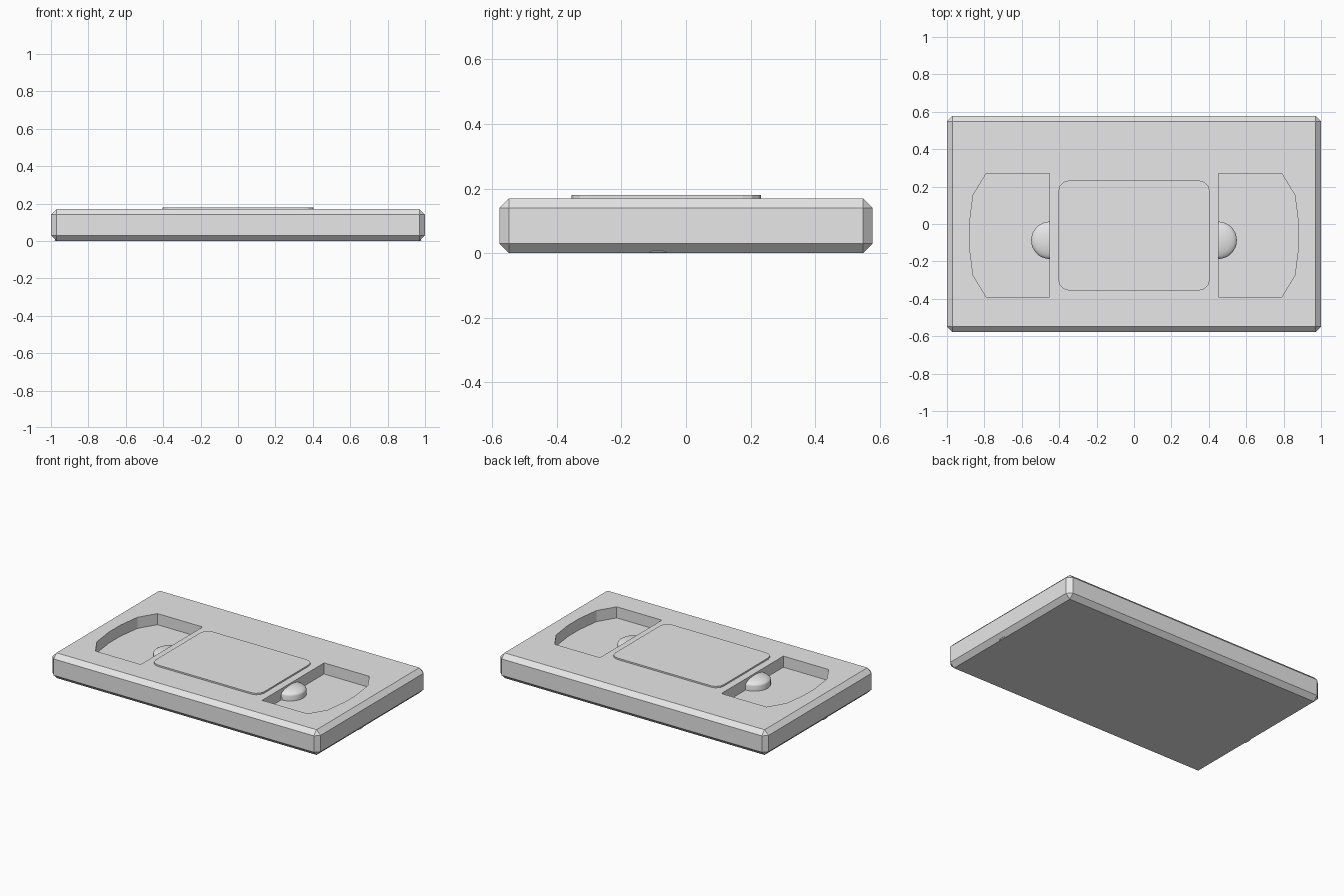
import bpy, bmesh
from mathutils import Matrix

if "Cube" in bpy.data.objects:
    bpy.data.objects.remove(bpy.data.objects["Cube"], do_unlink=True)

grey = bpy.data.materials.new("plain_grey")
grey.use_nodes = True
colour = (0.8, 0.8, 0.8, 1)
grey.diffuse_color = colour
grey.node_tree.nodes["Principled BSDF"].inputs["Base Color"].default_value = colour

HUB_Y = -0.087


def finish(name, bm):
    bmesh.ops.recalc_face_normals(bm, faces=bm.faces)
    mesh = bpy.data.meshes.new(name)
    bm.to_mesh(mesh)
    bm.free()
    mesh.materials.append(grey)
    obj = bpy.data.objects.new(name, mesh)
    bpy.context.collection.objects.link(obj)
    return obj


def box(bm, x, y, z):
    """Box between the (low, high) pairs on each axis."""
    lows, highs = zip(x, y, z)
    size = [h - l for l, h in zip(lows, highs)]
    mid = [(h + l) / 2 for l, h in zip(lows, highs)]
    bmesh.ops.create_cube(bm, size=1, matrix=Matrix.Translation(mid) @ Matrix.Diagonal((*size, 1)))


def prism(name, outline, low, high):
    bm = bmesh.new()
    face = bm.faces.new([bm.verts.new((x, y, low)) for x, y in outline])
    new = bmesh.ops.extrude_face_region(bm, geom=[face])["geom"]
    verts = [v for v in new if isinstance(v, bmesh.types.BMVert)]
    bmesh.ops.translate(bm, verts=verts, vec=(0, 0, high - low))
    return finish(name, bm)


def cut(obj, cutter):
    mod = obj.modifiers.new("pocket", "BOOLEAN")
    mod.operation = "DIFFERENCE"
    mod.solver = "EXACT"
    mod.object = cutter
    cutter.hide_render = True
    cutter.hide_viewport = True


# Chamfered cassette shell
bm = bmesh.new()
box(bm, (-1, 1), (-0.578, 0.578), (0, 0.17))
bmesh.ops.bevel(bm, geom=bm.edges[:], offset=0.03, segments=1, affect="EDGES")
shell = finish("shell", bm)

# Raised label plate with rounded corners
bm = bmesh.new()
box(bm, (-0.404, 0.404), (-0.355, 0.232), (0.16, 0.18))
corners = [e for e in bm.edges if abs(e.verts[0].co.z - e.verts[1].co.z) > 0.01]
bmesh.ops.bevel(bm, geom=corners, offset=0.055, segments=3, profile=0.5, affect="EDGES")
finish("label_plate", bm)

# Reel windows sunk into the top, each with half a domed hub
half = [(0.453, 0.33), (0.79, 0.33), (0.86, 0.215), (0.88, 0.06)]
outline = half + [(x, -y) for x, y in reversed(half)]
for side, word in ((1, "left"), (-1, "right")):
    points = [(side * x, y - 0.06) for x, y in outline]
    cut(shell, prism(word + "_window_cutter", points, 0.095, 0.3))

    bm = bmesh.new()
    place = Matrix.Translation((side * 0.45, HUB_Y, 0.128))
    bmesh.ops.create_uvsphere(bm, u_segments=32, v_segments=16, radius=0.1,
                              matrix=place @ Matrix.Diagonal((1, 1, 0.32, 1)))
    # Straight skirt below the dome
    lower = [v for v in bm.verts if v.co.z < 0.127]
    bmesh.ops.delete(bm, geom=lower, context="VERTS")
    rim = [e for e in bm.edges if e.is_boundary]
    skirt = bmesh.ops.extrude_edge_only(bm, edges=rim)["geom"]
    for v in skirt:
        if isinstance(v, bmesh.types.BMVert):
            v.co.z = 0.085
    # Keep only the half that shows in the window
    bmesh.ops.bisect_plane(bm, geom=bm.verts[:] + bm.edges[:] + bm.faces[:],
                           plane_co=(side * 0.452, 0, 0), plane_no=(side, 0, 0),
                           clear_inner=True)
    bmesh.ops.holes_fill(bm, edges=[e for e in bm.edges if e.is_boundary], sides=0)
    hub = finish(word + "_hub", bm)
    bpy.ops.object.select_all(action="DESELECT")
    hub.select_set(True)
    bpy.context.view_layer.objects.active = hub
    bpy.ops.object.shade_smooth_by_angle(angle=0.6)

    # Small nub on the lower end chamfer
    bm = bmesh.new()
    bmesh.ops.create_uvsphere(bm, u_segments=12, v_segments=8, radius=1,
                              matrix=Matrix.Translation((side * 0.972, HUB_Y, 0.004))
                              @ Matrix.Diagonal((0.008, 0.03, 0.004, 1)))
    finish(word + "_end_nub", bm)
